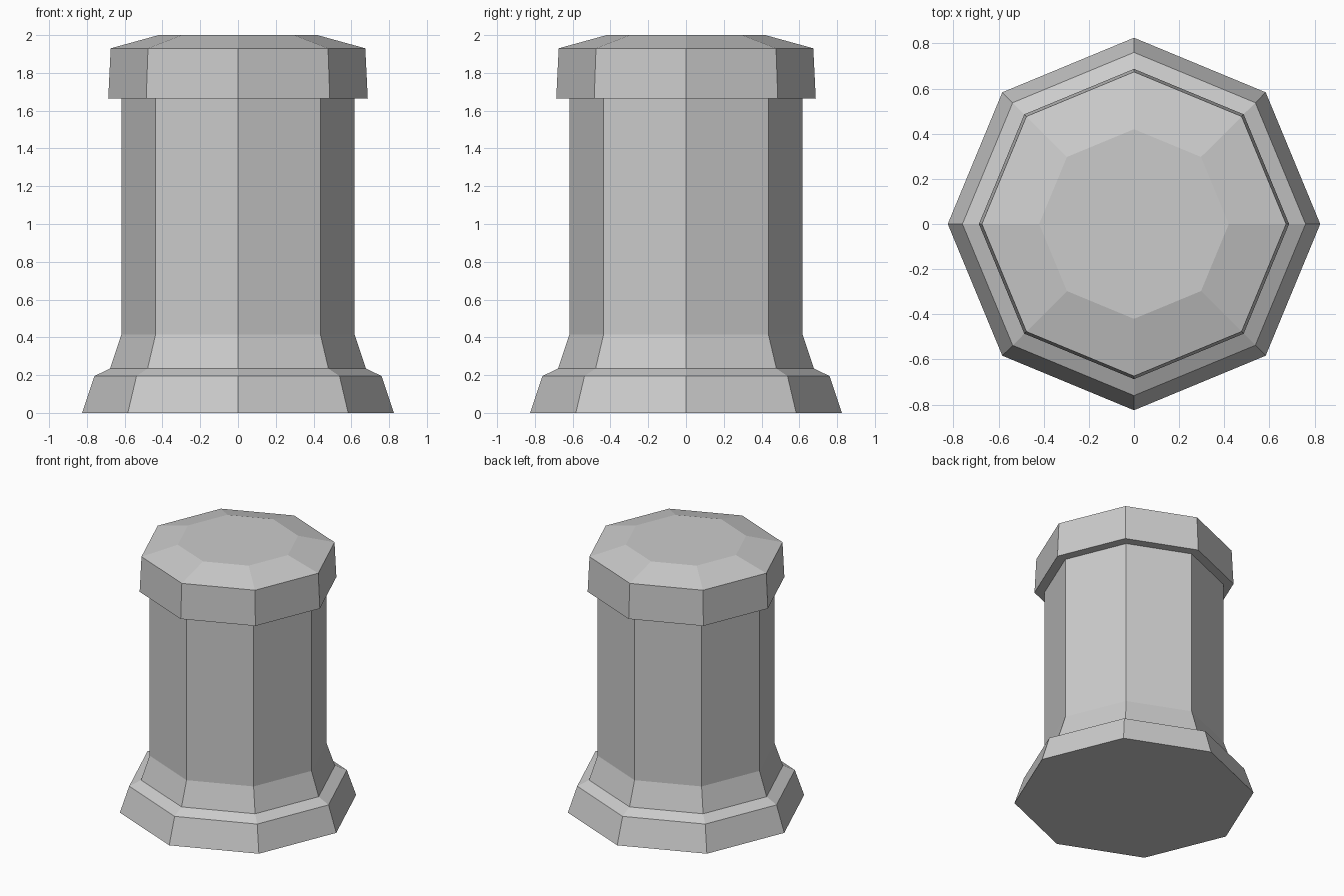
import bpy
import bmesh
from math import cos, sin, tau

SIDES = 8

cube = bpy.data.objects.get("Cube")
if cube:
    bpy.data.objects.remove(cube, do_unlink=True)

# Single stone colour
stone = bpy.data.materials.new("grey_stone")
stone.use_nodes = True
colour = (0.6, 0.6, 0.6, 1)
stone.diffuse_color = colour
shader = next(n for n in stone.node_tree.nodes if n.type == "BSDF_PRINCIPLED")
shader.inputs["Base Color"].default_value = colour


def turned_part(name, profile, close_bottom=False, close_top=False):
    """Sweep a (radius, height) profile around z into a faceted shell."""
    bm = bmesh.new()
    rings = [[bm.verts.new((r * cos(tau * i / SIDES), r * sin(tau * i / SIDES), z))
              for i in range(SIDES)] for r, z in profile]
    for low, high in zip(rings, rings[1:]):
        for i in range(SIDES):
            j = (i + 1) % SIDES
            bm.faces.new((low[i], low[j], high[j], high[i]))
    if close_bottom:
        bm.faces.new(rings[0][::-1])
    if close_top:
        bm.faces.new(rings[-1])
    mesh = bpy.data.meshes.new(name)
    bm.to_mesh(mesh)
    bm.free()
    mesh.materials.append(stone)
    obj = bpy.data.objects.new(name, mesh)
    bpy.context.collection.objects.link(obj)
    return obj


# Sloped foot with a narrow ledge
turned_part("base", [(0.825, 0), (0.76, 0.195), (0.677, 0.235)], close_bottom=True)

# Straight shaft flaring out at its foot
turned_part("shaft", [(0.677, 0.235), (0.617, 0.415), (0.617, 1.665)])

# Overhanging cap with a bevelled, flat top
turned_part("cap", [(0.617, 1.665), (0.687, 1.665), (0.674, 1.93), (0.42, 2.0)],
            close_top=True)
